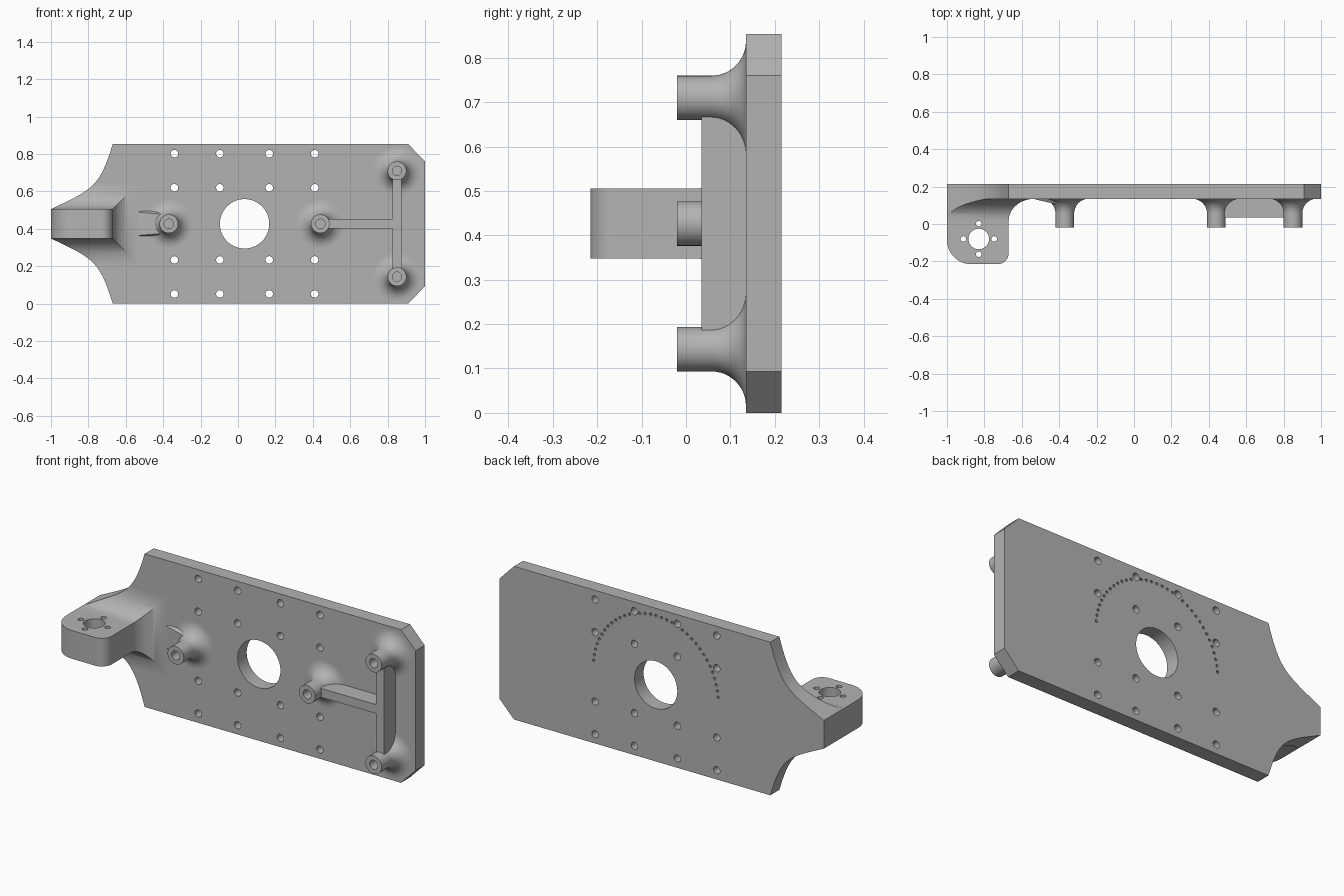
import bpy, bmesh
from math import sin, cos, pi, radians
from mathutils import Vector

cube = bpy.data.objects.get("Cube")
if cube:
    bpy.data.objects.remove(cube, do_unlink=True)

grey = bpy.data.materials.new("matte_grey")
grey.use_nodes = True
GREY = (0.45, 0.45, 0.45, 1)
grey.diffuse_color = GREY
grey.node_tree.nodes["Principled BSDF"].inputs["Base Color"].default_value = GREY

FRONT, BACK, MID = 0.135, 0.215, 0.4265   # plate faces and mirror height
SINK = FRONT + 0.004                      # parts sink slightly into the plate


def loft(name, shells):
    """Each shell is a list of rings, bridged in order and capped."""
    bm = bmesh.new()
    for rings in shells:
        rows = [[bm.verts.new(p) for p in ring] for ring in rings]
        n = len(rows[0])
        for a, b in zip(rows, rows[1:]):
            for i in range(n):
                j = (i + 1) % n
                bm.faces.new((a[i], a[j], b[j], b[i]))
        bm.faces.new(rows[0][::-1])
        bm.faces.new(rows[-1])
    bmesh.ops.recalc_face_normals(bm, faces=bm.faces)
    mesh = bpy.data.meshes.new(name)
    bm.to_mesh(mesh)
    bm.free()
    mesh.materials.append(grey)
    obj = bpy.data.objects.new(name, mesh)
    bpy.context.collection.objects.link(obj)
    return obj


def along_y(pts, y):
    return [(x, y, z) for x, z in pts]


def along_z(pts, z):
    return [(x, y, z) for x, y in pts]


def prism(name, outlines, place, lo, hi):
    return loft(name, [[place(o, lo), place(o, hi)] for o in outlines])


def circle(cx, cy, r, n=32):
    return [(cx + r * cos(2 * pi * i / n), cy + r * sin(2 * pi * i / n)) for i in range(n)]


def arc(cx, cy, r, start, end, n=12):
    angles = [radians(start + (end - start) * i / n) for i in range(n + 1)]
    return [(cx + r * cos(a), cy + r * sin(a)) for a in angles]


def activate(obj):
    bpy.ops.object.select_all(action='DESELECT')
    obj.select_set(True)
    bpy.context.view_layer.objects.active = obj


def boolean(obj, tool, operation='DIFFERENCE'):
    activate(obj)
    mod = obj.modifiers.new("cut", 'BOOLEAN')
    mod.operation, mod.solver, mod.object = operation, 'EXACT', tool
    bpy.ops.object.modifier_apply(modifier=mod.name)
    bpy.data.objects.remove(tool, do_unlink=True)


def smooth(obj):
    activate(obj)
    bpy.ops.object.shade_smooth_by_angle(angle=radians(32))


# Plate outline: chamfered right end, concave waist to the arm at the left
def bezier(p, n=20):
    p = [Vector(q) for q in p]
    out = []
    for i in range(n + 1):
        t = i / n
        s = 1 - t
        out.append(tuple(p[0] * s**3 + p[1] * 3 * s * s * t + p[2] * 3 * s * t * t + p[3] * t**3))
    return out


upper = [(1, 0.76), (0.91, 0.853)]
upper += bezier([(-0.67, 0.853), (-0.74, 0.62), (-0.78, 0.61), (-1, 0.505)])
outline = upper + [(x, 2 * MID - z) for x, z in reversed(upper)]
plate = prism("plate", [outline], along_y, FRONT, BACK)

# Large window and bolt holes
holes = [circle(0.035, MID, 0.132, 64)]
for x in (-0.34, -0.097, 0.167, 0.41):
    for dz in (0.193, 0.375):
        holes += [circle(x, MID + dz, 0.02, 24), circle(x, MID - dz, 0.02, 24)]
boolean(plate, prism("hole_cutter", holes, along_y, 0, 0.4))

# Half ring of small blind index holes on the back
dots = [circle(0.035 + 0.385 * cos(radians(a)), MID + 0.385 * sin(radians(a)), 0.0075, 10)
        for a in range(5, 176, 5)]
boolean(plate, prism("index_cutter", dots, along_y, BACK - 0.025, 0.3))
smooth(plate)

# Arm with rounded front corners and a vertical bearing hole
ARM_LO, ARM_HI, ARM_X = 2 * MID - 0.505, 0.505, -0.67
profile = [(-1, SINK)] + arc(-0.87, -0.085, 0.13, 180, 270)
profile += arc(ARM_X - 0.06, -0.155, 0.06, 270, 360) + [(ARM_X, SINK)]
arm = prism("arm", [profile], along_z, ARM_LO, ARM_HI)
bores = [circle(-0.83, -0.08, 0.055, 40)]
for k in range(4):
    bores.append(circle(-0.83 + 0.082 * cos(k * pi / 2), -0.08 + 0.082 * sin(k * pi / 2), 0.015, 20))
boolean(arm, prism("bore_cutter", bores, along_z, 0, 1))
smooth(arm)

# Mitred cove where the arm meets the plate, trimmed to the plate outline
rings = []
for i in range(17):
    t = i / 16 * pi / 2
    d = 0.14 * (1 - cos(t))
    y = 0.018 + (FRONT - 0.018) * sin(t)
    rings.append(along_y([(-1.1, ARM_LO - d), (ARM_X + d, ARM_LO - d),
                          (ARM_X + d, ARM_HI + d), (-1.1, ARM_HI + d)], y))
rings.append([(x, SINK, z) for x, y, z in rings[-1]])
cove = loft("arm_root_cove", [rings])
boolean(cove, prism("outline_trim", [outline], along_y, -0.5, 0.5), 'INTERSECT')
smooth(cove)


# Hollow bosses with flared feet
def boss(name, x, z):
    foot = 0.078
    steps = [(0.05 + foot, SINK)]
    for i in range(12, -1, -1):
        t = i / 12 * pi / 2
        steps.append((0.05 + foot * (1 - cos(t)), FRONT - foot + foot * sin(t)))
    steps += [(0.05, -0.02), (0.025, -0.02), (0.025, 0.09)]
    smooth(loft(name, [[along_y(circle(x, z, r, 48), y) for r, y in steps]]))


boss("left_boss", -0.37, MID)
boss("centre_boss", 0.44, MID)
boss("upper_boss", 0.85, MID + 0.283)
boss("lower_boss", 0.85, MID - 0.283)

# Tapered ramp running from the arm to the nearest boss
ramp = [[(-0.53, SINK, MID + s * 0.07), (-0.53, FRONT - 0.003, MID + s * 0.062),
         (-0.39, 0.1, MID + s * 0.05), (-0.37, SINK, MID + s * 0.07)] for s in (-1, 1)]
loft("boss_ramp", [ramp])


# Ribs linking the three right-hand bosses
def rib(name, x0, x1, z0, z1):
    prism(name, [[(x0, z0), (x1, z0), (x1, z1), (x0, z1)]], along_y, 0.035, SINK)


rib("horizontal_rib", 0.475, 0.84, MID - 0.025, MID + 0.025)
rib("vertical_rib", 0.825, 0.875, MID - 0.243, MID + 0.243)
